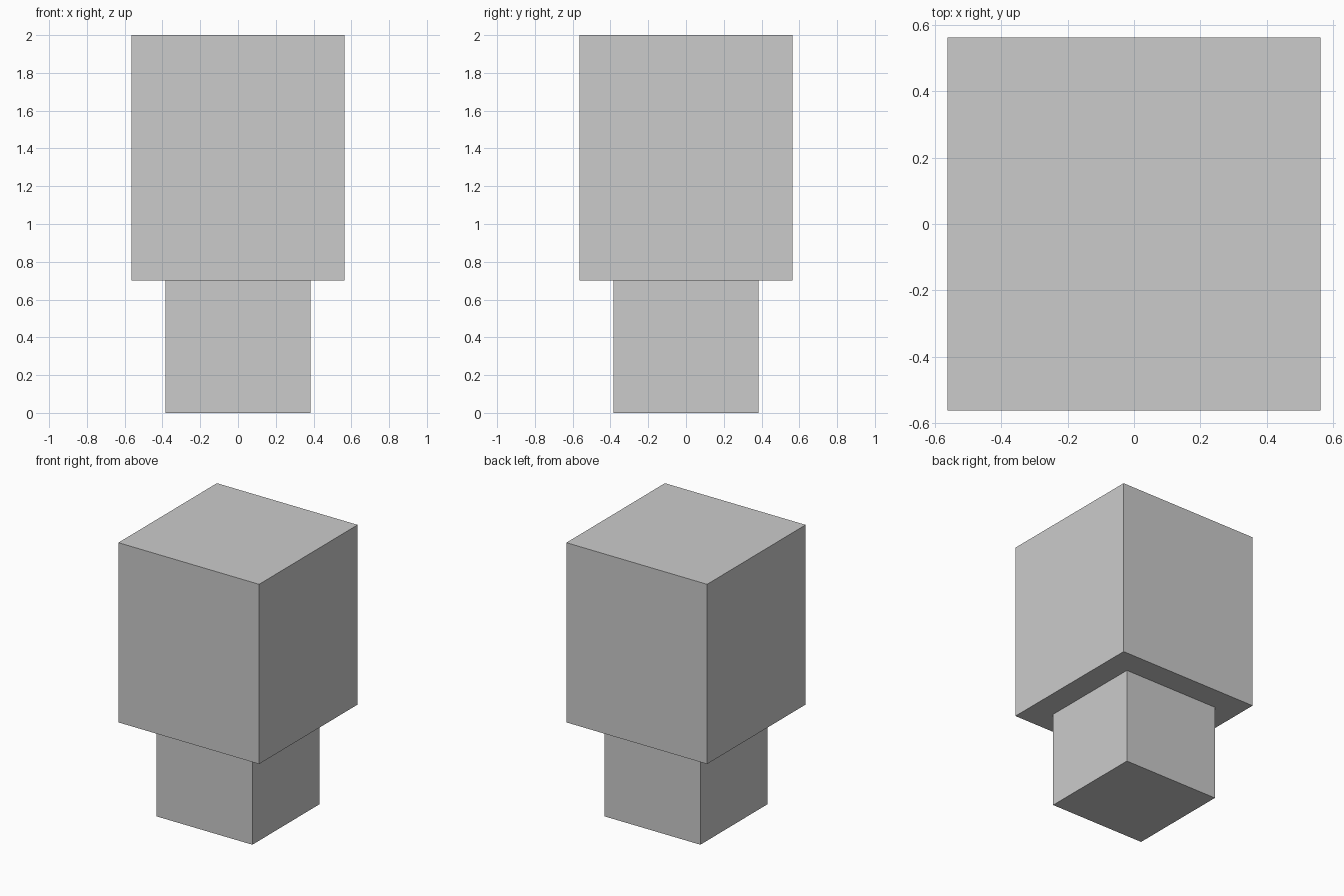
import bpy

if "Cube" in bpy.data.objects:
    bpy.data.objects.remove(bpy.data.objects["Cube"])


def box(name, width, z0, z1):
    """Square block centred on the z axis, spanning z0 to z1."""
    bpy.ops.mesh.primitive_cube_add(size=1, location=(0, 0, (z0 + z1) / 2))
    obj = bpy.context.object
    obj.name = name
    obj.scale = (width, width, z1 - z0)
    bpy.ops.object.transform_apply(location=False, rotation=False, scale=True)
    return obj


# Narrow base block
box("lower_block", 0.768, 0.0, 0.70)

# Wide block resting on the base
box("upper_block", 1.126, 0.70, 2.0)
